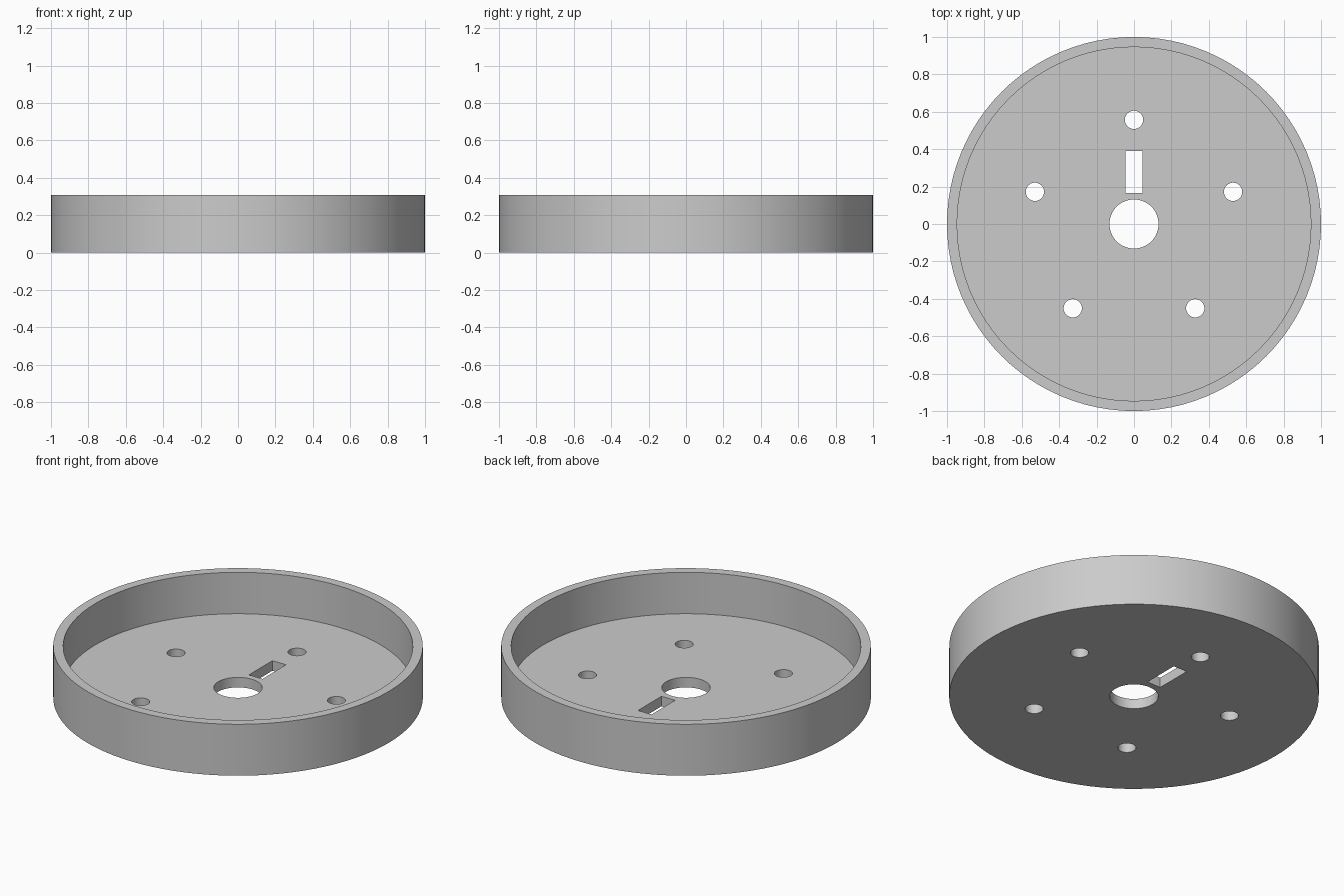
import bpy
import bmesh
import math
from mathutils import Matrix, Vector

RADIUS, INNER_RADIUS = 1.0, 0.946
HEIGHT, FLOOR = 0.307, 0.06
BORE_RADIUS = 0.131
BOLT_RADIUS, BOLT_CIRCLE, BOLTS = 0.049, 0.557, 5
SLOT_WIDTH, SLOT_START, SLOT_END = 0.09, 0.167, 0.389

cube = bpy.data.objects.get("Cube")
if cube:
    bpy.data.objects.remove(cube, do_unlink=True)

grey = bpy.data.materials.new("plain_grey")
grey.use_nodes = True
colour = (0.6, 0.6, 0.6, 1)
grey.diffuse_color = colour
grey.node_tree.nodes["Principled BSDF"].inputs["Base Color"].default_value = colour


def make_object(name, bm):
    bmesh.ops.recalc_face_normals(bm, faces=bm.faces)
    mesh = bpy.data.meshes.new(name)
    bm.to_mesh(mesh)
    bm.free()
    mesh.materials.append(grey)
    obj = bpy.data.objects.new(name, mesh)
    bpy.context.collection.objects.link(obj)
    return obj


def add_cylinder(bm, x, y, radius, segments):
    bmesh.ops.create_cone(bm, cap_ends=True, segments=segments, radius1=radius,
                          radius2=radius, depth=4 * FLOOR,
                          matrix=Matrix.Translation((x, y, FLOOR / 2)))


# Round tray: a disc whose top is inset to a rim and sunk to the floor
bm = bmesh.new()
bmesh.ops.create_cone(bm, cap_ends=True, segments=96, radius1=RADIUS, radius2=RADIUS,
                      depth=HEIGHT, matrix=Matrix.Translation((0, 0, HEIGHT / 2)))
top = max(bm.faces, key=lambda f: f.calc_center_median().z)
outline = [v.co.copy() for v in top.verts]
bmesh.ops.inset_region(bm, faces=[top], thickness=0.01)
for v, co in zip(top.verts, outline):
    v.co = Vector((v.co.x, v.co.y, 0)).normalized() * INNER_RADIUS
    v.co.z = HEIGHT
floor = bmesh.ops.extrude_face_region(bm, geom=[top])["geom"]
if top.is_valid:
    bmesh.ops.delete(bm, geom=[top], context="FACES_ONLY")
for v in floor:
    if isinstance(v, bmesh.types.BMVert):
        v.co.z = FLOOR
tray = make_object("round_tray", bm)

# Cutter: centre bore, ring of bolt holes and key slot
bm = bmesh.new()
add_cylinder(bm, 0, 0, BORE_RADIUS, 64)
for i in range(BOLTS):
    angle = math.pi / 2 + i * math.tau / BOLTS
    add_cylinder(bm, BOLT_CIRCLE * math.cos(angle), BOLT_CIRCLE * math.sin(angle),
                 BOLT_RADIUS, 32)
slot = Matrix.Translation((0, (SLOT_START + SLOT_END) / 2, FLOOR / 2)) @ Matrix.Diagonal(
    (SLOT_WIDTH, SLOT_END - SLOT_START, 4 * FLOOR, 1))
bmesh.ops.create_cube(bm, size=1, matrix=slot)
cutter = make_object("hole_cutter", bm)
cutter.hide_render = True

# Cut the openings through the floor and bake the result
cut = tray.modifiers.new("openings", "BOOLEAN")
cut.operation = "DIFFERENCE"
cut.solver = "EXACT"
cut.object = cutter
bpy.context.view_layer.update()
baked = bpy.data.meshes.new_from_object(
    tray.evaluated_get(bpy.context.evaluated_depsgraph_get()))
tray.modifiers.clear()
tray.data = baked
bpy.data.objects.remove(cutter, do_unlink=True)

# Smooth the round walls, keep the rims sharp
bpy.ops.object.select_all(action="DESELECT")
tray.select_set(True)
bpy.context.view_layer.objects.active = tray
bpy.ops.object.shade_smooth_by_angle(angle=math.radians(30))
